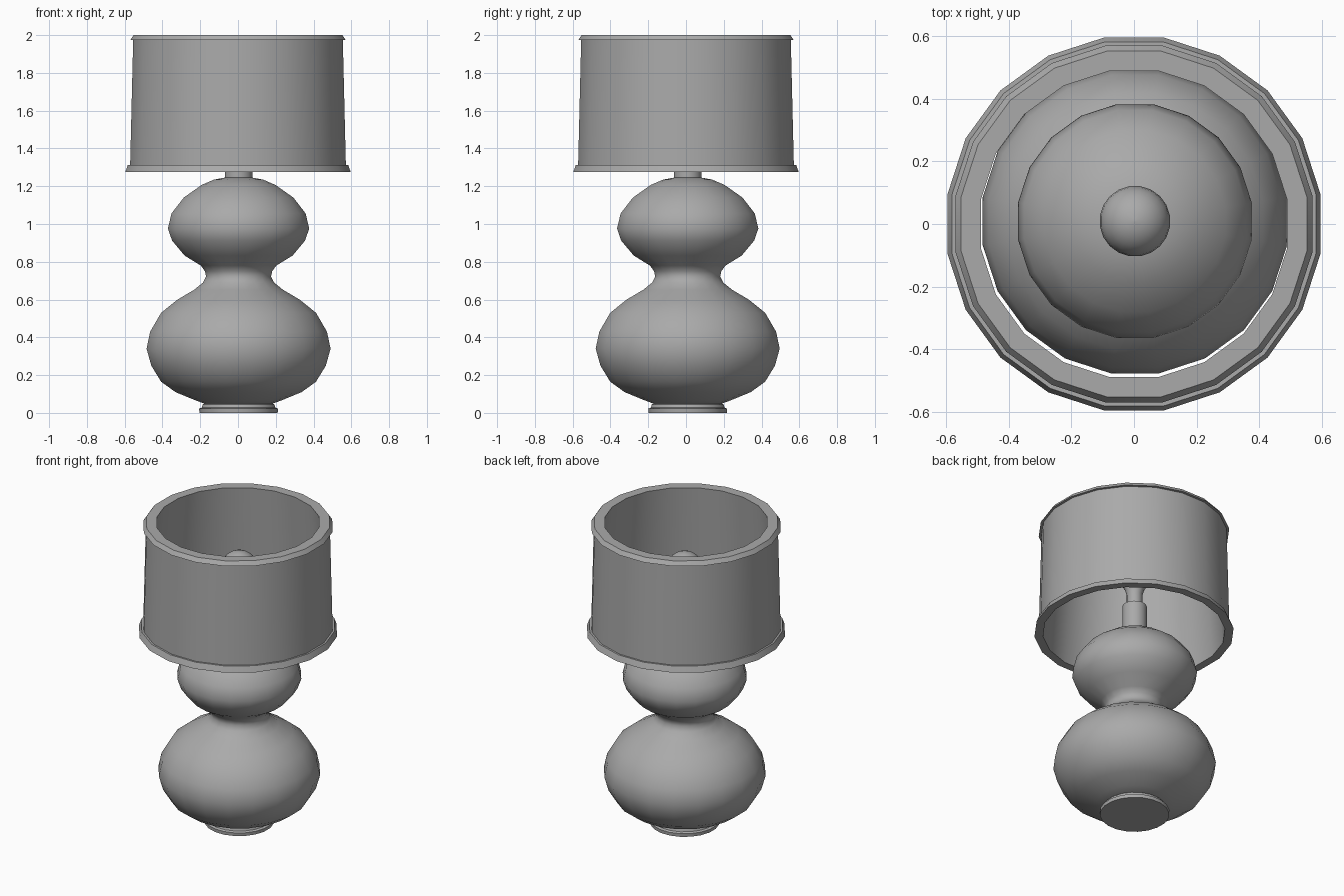
import bpy
import bmesh
from math import pi, cos, sin, radians

cube = bpy.data.objects.get("Cube")
if cube:
    bpy.data.objects.remove(cube, do_unlink=True)

SIDES = 20
FLAT = cos(pi / SIDES)  # profile radii are measured to the middle of each side

grey = bpy.data.materials.new("plain grey")
grey.use_nodes = True
grey.diffuse_color = (0.4, 0.4, 0.4, 1)
grey.node_tree.nodes["Principled BSDF"].inputs["Base Color"].default_value = (0.4, 0.4, 0.4, 1)


def lathe(name, profile, centre=(0, 0), closed=False, sharp=35):
    """Turn a (radius, height) profile about a vertical axis."""
    bm = bmesh.new()
    rings = []
    for r, z in profile:
        ring = []
        for i in range(SIDES):
            a = (i + 0.5) * 2 * pi / SIDES
            ring.append(bm.verts.new((r / FLAT * cos(a), r / FLAT * sin(a), z)))
        rings.append(ring)
    pairs = list(zip(rings, rings[1:]))
    if closed:
        pairs.append((rings[-1], rings[0]))
    else:
        bm.faces.new(rings[0])
        bm.faces.new(rings[-1])
    for low, high in pairs:
        for i in range(SIDES):
            j = (i + 1) % SIDES
            bm.faces.new((low[i], low[j], high[j], high[i]))
    bmesh.ops.recalc_face_normals(bm, faces=bm.faces)
    for f in bm.faces:
        f.smooth = True
    mesh = bpy.data.meshes.new(name)
    bm.to_mesh(mesh)
    bm.free()
    mesh.set_sharp_from_angle(angle=radians(sharp))
    mesh.materials.append(grey)
    obj = bpy.data.objects.new(name, mesh)
    obj.location = (*centre, 0)
    bpy.context.collection.objects.link(obj)
    return obj


AXIS = (0.003, 0.009)  # the stand sits slightly off the shade's centre

# Round foot with a stepped edge
lathe("foot", [(0.207, 0), (0.209, 0.022), (0.195, 0.028), (0.19, 0.045),
               (0.178, 0.05), (0.178, 0.07)], AXIS)

# Double gourd body
lathe("gourd_body", [
    (0.178, 0.048), (0.232, 0.068), (0.334, 0.11), (0.41, 0.165), (0.462, 0.25),
    (0.487, 0.34), (0.468, 0.43), (0.41, 0.53), (0.323, 0.6), (0.235, 0.652),
    (0.188, 0.69), (0.172, 0.722), (0.178, 0.75), (0.2, 0.78), (0.286, 0.833),
    (0.352, 0.912), (0.374, 0.976), (0.355, 1.056), (0.29, 1.14), (0.195, 1.207),
    (0.13, 1.235), (0.07, 1.246)], AXIS, sharp=60)

# Socket on top of the body
lathe("bulb_socket", [(0.073, 1.23), (0.073, 1.45)], AXIS)

# Bulb: narrow neck flaring into a sphere
globe = [(0.112 * cos(radians(a)), 1.69 + 0.112 * sin(radians(a)))
         for a in range(-45, 90, 15)]
lathe("bulb", [(0.047, 1.44), (0.047, 1.53), (0.058, 1.57)] + globe + [(0.002, 1.802)],
      AXIS, sharp=60)

# Drum shade with a wall, flared lower rim and bevelled upper rim
lathe("lamp_shade", [
    (0.545, 1.275), (0.597, 1.275), (0.583, 1.313), (0.571, 1.313),
    (0.555, 1.973), (0.571, 1.973), (0.553, 2.0), (0.49, 2.0)],
    closed=True, sharp=30)
